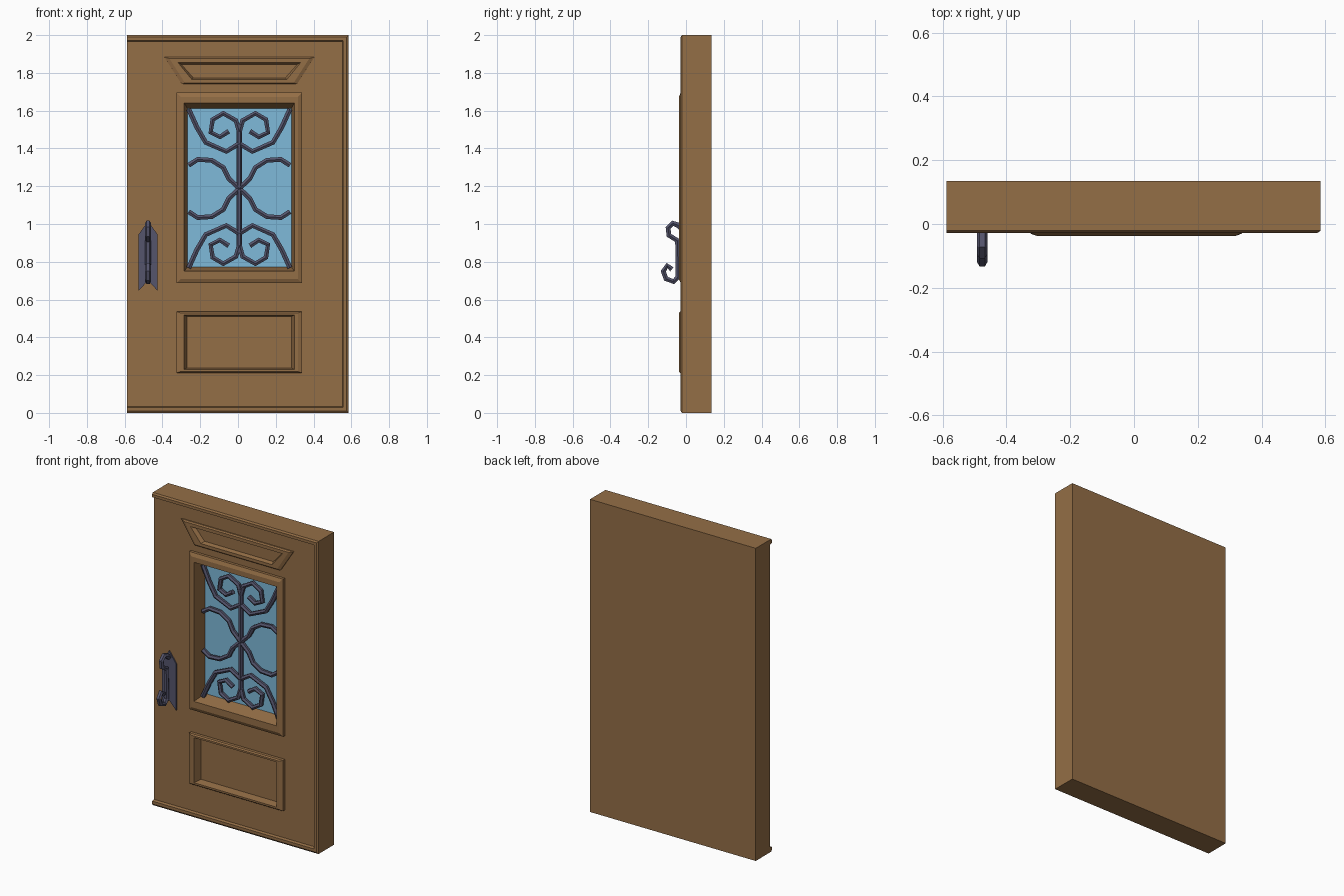
import bpy, bmesh

if "Cube" in bpy.data.objects:
    bpy.data.objects.remove(bpy.data.objects["Cube"])

CX = 0.007  # centre line of the panels


def material(name, rgb):
    m = bpy.data.materials.new(name)
    m.diffuse_color = (*rgb, 1)
    m.use_nodes = True
    m.node_tree.nodes["Principled BSDF"].inputs["Base Color"].default_value = m.diffuse_color
    return m


WOOD = material("brown wood", (0.296, 0.156, 0.061))
GLASS = material("blue glass", (0.209, 0.491, 0.701))
IRON = material("dark iron", (0.089, 0.089, 0.15))


def mesh_object(name, verts, faces, *mats):
    me = bpy.data.meshes.new(name)
    me.from_pydata(verts, [], faces)
    for m in mats:
        me.materials.append(m)
    ob = bpy.data.objects.new(name, me)
    bpy.context.collection.objects.link(ob)
    return ob


def fix_normals(ob):
    bm = bmesh.new()
    bm.from_mesh(ob.data)
    bmesh.ops.recalc_face_normals(bm, faces=bm.faces)
    bm.to_mesh(ob.data)
    bm.free()


def lofted(name, loops, floor_mat=WOOD):
    """Nested four-sided loops (half top, half bottom, z0, z1, y), last one filled."""
    verts, faces = [], []
    for ht, hb, z0, z1, y in loops:
        verts += [(CX - hb, y, z0), (CX + hb, y, z0), (CX + ht, y, z1), (CX - ht, y, z1)]
    for k in range(len(loops) - 1):
        for i in range(4):
            j = (i + 1) % 4
            a, b = 4 * k, 4 * k + 4
            faces.append((a + i, a + j, b + j, b + i))
    n = len(verts)
    faces.append((n - 4, n - 3, n - 2, n - 1))
    ob = mesh_object(name, verts, faces, WOOD, floor_mat)
    ob.data.polygons[len(faces) - 1].material_index = 1
    return ob


def prism(name, outline, y0, y1, mat):
    """Extrude an x-z outline between two y values."""
    n = len(outline)
    verts = [(x, y0, z) for x, z in outline] + [(x, y1, z) for x, z in outline]
    faces = [tuple(range(n)), tuple(range(2 * n - 1, n - 1, -1))]
    faces += [(i, n + i, n + (i + 1) % n, (i + 1) % n) for i in range(n)]
    ob = mesh_object(name, verts, faces, mat)
    fix_normals(ob)
    return ob


def tubes(name, paths, radius):
    """Six-sided bars along straight-segment paths."""
    cu = bpy.data.curves.new(name, 'CURVE')
    cu.dimensions = '3D'
    cu.bevel_depth = radius
    cu.bevel_resolution = 1
    cu.use_fill_caps = True
    for path in paths:
        sp = cu.splines.new('POLY')
        sp.points.add(len(path) - 1)
        for p, co in zip(sp.points, path):
            p.co = (*co, 1)
        sp.use_smooth = False
    cu.materials.append(IRON)
    ob = bpy.data.objects.new(name, cu)
    bpy.context.collection.objects.link(ob)
    bpy.ops.object.select_all(action='DESELECT')
    ob.select_set(True)
    bpy.context.view_layer.objects.active = ob
    bpy.ops.object.convert(target='MESH')
    return bpy.context.object


# Door slab with three recesses cut into its front
L, R = -0.588, 0.585
slab = prism("door_slab", [(L, 0), (R, 0), (R, 2), (L, 2)], -0.01, 0.135, WOOD)
for ht, hb, z0, z1, depth in [(0.302, 0.302, 0.73, 1.65, 0.07),
                              (0.302, 0.302, 0.221, 0.527, 0.03),
                              (0.34, 0.265, 1.76, 1.86, 0.02)]:
    cutter = prism("recess_cutter", [(CX - hb, z0), (CX + hb, z0), (CX + ht, z1), (CX - ht, z1)],
                   -0.2, depth, WOOD)
    cutter.hide_render = True
    mod = slab.modifiers.new("recess", 'BOOLEAN')
    mod.operation = 'DIFFERENCE'
    mod.solver = 'EXACT'
    mod.object = cutter
    bpy.context.view_layer.objects.active = slab
    bpy.ops.object.modifier_apply(modifier=mod.name)
    bpy.data.objects.remove(cutter)

# Edge rim along top, right and bottom
profile = [(0, -0.005), (0, -0.021), (0.01, -0.028), (0.028, -0.028), (0.034, -0.005)]
n = len(profile)
verts = []
for side_x, z_of in [(0, 1), (1, 1), (1, 0), (0, 0)]:
    for d, y in profile:
        verts.append((R - d if side_x else L, y, 2 - d if z_of else d))
faces = [(s * n + i, s * n + (i + 1) % n, (s + 1) * n + (i + 1) % n, (s + 1) * n + i)
         for s in range(3) for i in range(n)]
faces += [tuple(range(n)), tuple(range(4 * n - 1, 3 * n - 1, -1))]
fix_normals(mesh_object("edge_rim", verts, faces, WOOD))

# Mouldings: window with glass, lower panel, upper trapezoid panel
lofted("window_frame", [(0.332, 0.332, 0.687, 1.695, -0.005),
                        (0.332, 0.332, 0.687, 1.695, -0.028),
                        (0.31, 0.31, 0.709, 1.673, -0.038),
                        (0.292, 0.292, 0.75, 1.64, -0.038),
                        (0.275, 0.275, 0.772, 1.612, 0.05)], GLASS)
lofted("lower_panel", [(0.332, 0.332, 0.212, 0.536, -0.005),
                       (0.332, 0.332, 0.212, 0.536, -0.03),
                       (0.31, 0.31, 0.219, 0.529, -0.038),
                       (0.292, 0.292, 0.23, 0.518, -0.038),
                       (0.276, 0.276, 0.238, 0.51, 0.01)])
lofted("upper_panel", [(0.397, 0.305, 1.74, 1.883, -0.005),
                       (0.397, 0.305, 1.74, 1.883, -0.018),
                       (0.37, 0.288, 1.747, 1.876, -0.026),
                       (0.325, 0.252, 1.766, 1.855, -0.026),
                       (0.307, 0.243, 1.773, 1.845, 0.0)])

# Wrought iron grille, one quarter mirrored both ways
corner_arc = [(0.268, 0.42), (0.225, 0.325), (0.178, 0.244), (0.069, 0.196), (0, 0.238)]
scroll = [(0, 0.30), (0.018, 0.36), (0.085, 0.398), (0.141, 0.365), (0.152, 0.297),
          (0.103, 0.273), (0.056, 0.303)]
cross_arc = [(0.268, 0.123), (0.22, 0.154), (0.146, 0.149), (0.085, 0.111), (0.056, 0.053), (0, 0)]
paths = [[(CX, 0.02, 1.188 + v) for v in (-0.34, 0.34)]]
for sx in (-1, 1):
    for sz in (-1, 1):
        for path in (corner_arc, scroll, cross_arc):
            paths.append([(CX + sx * u, 0.02, 1.188 + sz * v) for u, v in path])
tubes("window_grille", paths, 0.015)

# Handle plate and scrolled pull
HX = -0.476
prism("handle_plate", [(HX + u, z) for u, z in [(-0.05, 0.647), (0, 0.70), (0.05, 0.647),
                                                (0.05, 0.945), (0, 1.015), (-0.05, 0.945)]],
      -0.018, -0.008, IRON)
pull = [(-0.02, 0.975), (-0.045, 0.995), (-0.07, 1.004), (-0.095, 0.98), (-0.09, 0.94),
        (-0.045, 0.912), (-0.042, 0.72), (-0.065, 0.695), (-0.106, 0.71), (-0.12, 0.75),
        (-0.10, 0.78), (-0.075, 0.76)]
tubes("handle_pull", [[(HX, y, z) for y, z in pull]], 0.016)
